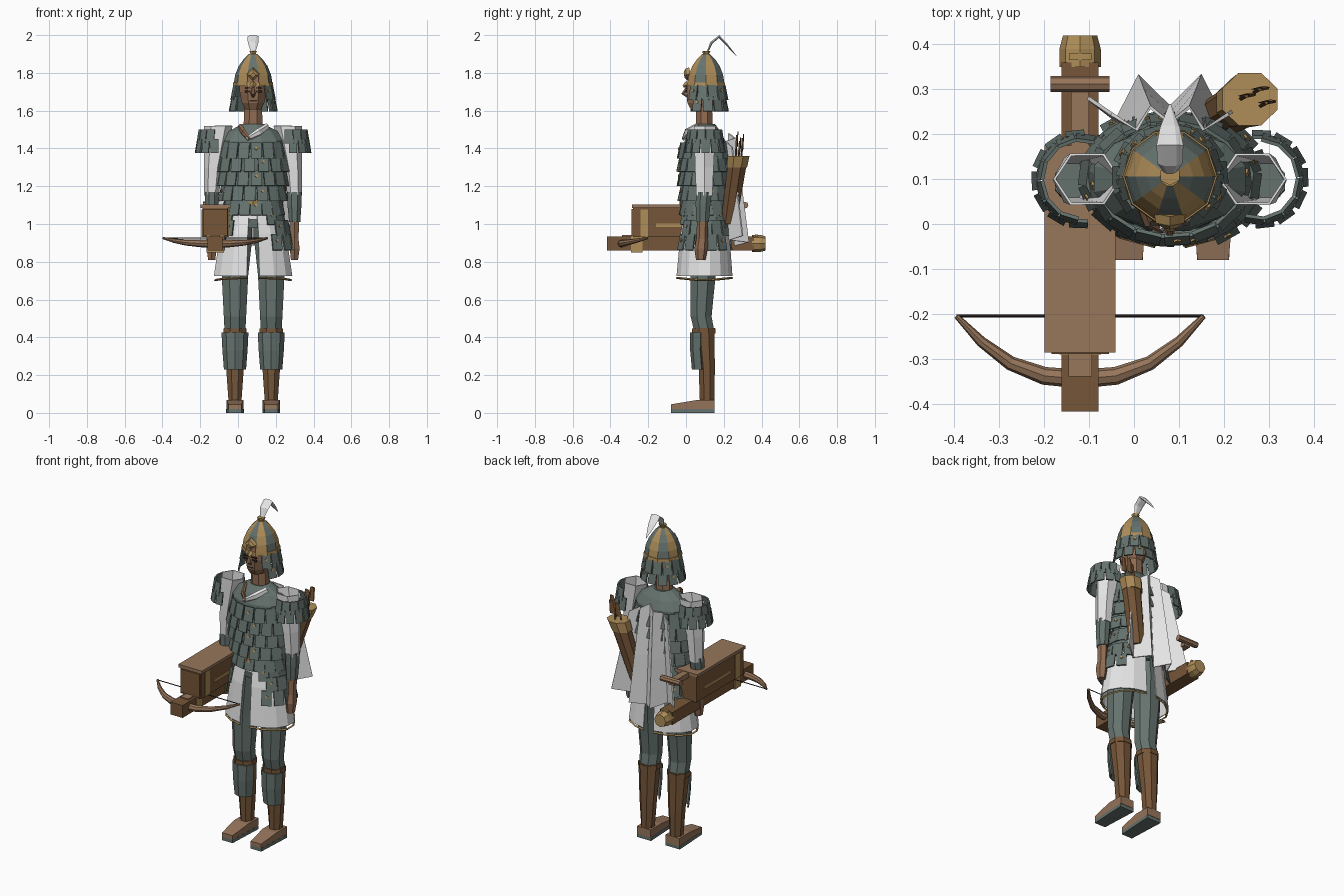
import bpy, bmesh, math
from mathutils import Vector, Matrix

if "Cube" in bpy.data.objects:
    bpy.data.objects.remove(bpy.data.objects["Cube"])


def material(name, r, g, b):
    m = bpy.data.materials.new(name)
    m.use_nodes = True
    m.diffuse_color = (r, g, b, 1)
    m.node_tree.nodes["Principled BSDF"].inputs["Base Color"].default_value = (r, g, b, 1)
    return m


GREEN = material("armour_green", .13, .17, .155)
WHITE = material("cloth_white", .78, .78, .78)
SKIN = material("skin", .28, .15, .085)
WOOD = material("light_wood", .31, .18, .105)
LEATHER = material("dark_leather", .18, .092, .04)
GOLD = material("gold", .43, .27, .10)
DARK = material("dark_feature", .03, .02, .015)
CX, CY = .08, .1          # centre of the figure
SIDES = (("left", 1), ("right", -1))


def finish(bm, name, *mats):
    bmesh.ops.recalc_face_normals(bm, faces=bm.faces)
    me = bpy.data.meshes.new(name)
    bm.to_mesh(me)
    bm.free()
    for m in mats:
        me.materials.append(m)
    ob = bpy.data.objects.new(name, me)
    bpy.context.collection.objects.link(ob)
    return ob


def thicken(ob, t):
    mod = ob.modifiers.new("thickness", "SOLIDIFY")
    mod.thickness = t
    mod.offset = 0


def skin_rings(bm, rings, closed, caps, alternate=False):
    for lo, hi in zip(rings, rings[1:]):
        n = len(lo)
        for j in range(n if closed else n - 1):
            k = (j + 1) % n
            f = bm.faces.new((lo[j], lo[k], hi[k], hi[j]))
            f.material_index = j % 2 if alternate else 0
    if caps:
        bm.faces.new(rings[0])
        bm.faces.new(rings[-1])


def loft(name, rings, *mats, n=8, rot=.5, arc=None, caps=True):
    """Stack of ellipses (x, y, z, rx, ry); arc in degrees leaves it open."""
    bm = bmesh.new()
    loops = []
    for x, y, z, rx, ry in rings:
        if arc:
            angs = [math.radians(arc[0] + (arc[1] - arc[0]) * i / n) for i in range(n + 1)]
        else:
            angs = [math.tau * (i + rot) / n for i in range(n)]
        loops.append([bm.verts.new((x + rx * math.cos(a), y + ry * math.sin(a), z)) for a in angs])
    skin_rings(bm, loops, not arc, caps and not arc, len(mats) > 1)
    return finish(bm, name, *mats)


def tube(name, pts, radii, mat, n=6, ref=(0, 0, 1), flat=1):
    """Tapered tube; flat scales it across the ref direction."""
    bm = bmesh.new()
    pts = [Vector(p) for p in pts]
    loops = []
    for i, p in enumerate(pts):
        t = (pts[min(i + 1, len(pts) - 1)] - pts[max(i - 1, 0)]).normalized()
        v = t.cross(Vector(ref)).normalized()
        u = v.cross(t)
        loops.append([bm.verts.new(p + radii[i] * (u * math.cos(a) + v * flat * math.sin(a)))
                      for a in (math.tau * k / n for k in range(n))])
    skin_rings(bm, loops, True, True)
    return finish(bm, name, mat)


def box(name, x, y, z, mat):
    bm = bmesh.new()
    size = [b - a for a, b in (x, y, z)]
    mid = [(a + b) / 2 for a, b in (x, y, z)]
    bmesh.ops.create_cube(bm, size=1, matrix=Matrix.Translation(mid) @ Matrix.Diagonal((*size, 1)))
    return finish(bm, name, mat)


def plates(name, cx, cy, rows, count, arc, w, h, tilt, studs=0):
    """Rows (z_top, rx, ry) of hanging armour plates around an ellipse."""
    bm = bmesh.new()
    for r, (z, rx, ry) in enumerate(rows):
        for i in range(count):
            a = math.radians(arc[0] + (arc[1] - arc[0]) * (i + .5 * (r % 2) + .25) / count)
            nrm = math.atan2(math.sin(a) / ry, math.cos(a) / rx)
            base = (Matrix.Translation((cx + rx * math.cos(a), cy + ry * math.sin(a), z))
                    @ Matrix.Rotation(nrm, 4, "Z") @ Matrix.Rotation(-tilt, 4, "Y")
                    @ Matrix.Translation((0, 0, -h / 2)))
            bmesh.ops.create_cube(bm, size=1, matrix=base @ Matrix.Diagonal((.008, w, h, 1)))
            if studs and i % studs == 0:
                stud = (base @ Matrix.Translation((.005, 0, .01)) @ Matrix.Rotation(math.pi / 4, 4, "X")
                        @ Matrix.Diagonal((.008, .013, .013, 1)))
                made = bmesh.ops.create_cube(bm, size=1, matrix=stud)
                for f in {f for v in made["verts"] for f in v.link_faces}:
                    f.material_index = 1
    return finish(bm, name, GREEN, GOLD)


def prism(name, cx, profile, width, mat):
    """Side profile (y, z) widened along x, with a narrower toe."""
    bm = bmesh.new()
    loops = [[bm.verts.new((cx + s * width * (.76 if y < -.05 else 1), y, z)) for y, z in profile]
             for s in (-.5, .5)]
    skin_rings(bm, loops, True, True)
    return finish(bm, name, mat)


# Legs, boots and feet
for side, s in SIDES:
    x = CX + s * .096
    prism(side + "_sole", x, [(-.08, 0), (-.08, .02), (.15, .02), (.15, 0)], .094, GREEN)
    prism(side + "_shoe", x, [(-.08, .02), (-.08, .045), (.05, .067), (.152, .067), (.152, .02)], .092, WOOD)
    loft(side + "_boot", [(x, .112, .06, .037, .042), (x, .11, .23, .05, .046), (x, .1, .38, .06, .056),
                          (x, .097, .45, .062, .06)], LEATHER)
    greave = loft(side + "_greave", [(x, .095, .23, .056, .06), (x, .088, .33, .064, .062),
                                     (x, .09, .425, .069, .066)], GREEN, n=4, arc=(190, 350))
    thicken(greave, .008)
    loft(side + "_knee_band", [(x, .094, .42, .066, .066), (x, .094, .447, .066, .066)], LEATHER)
    loft(side + "_leg", [(x, .095, .44, .06, .058), (x, .08, .51, .064, .06), (x, .085, .62, .07, .066),
                         (x, .09, .73, .076, .073), (x - s * .015, .1, .9, .08, .085),
                         (x - s * .03, .1, 1.0, .065, .085)], GREEN)

# Split skirt with gold hem
for side, s in SIDES:
    arc = (-81, 81) if s > 0 else (99, 261)
    skirt = loft(side + "_skirt", [(CX, CY, 1.08, .122, .103), (CX, CY, .95, .175, .128),
                                   (CX, .098, .725, .209, .147)], WHITE, n=7, arc=arc)
    thicken(skirt, .006)
    hem = [(CX + .205 * math.cos(a), .098 + .148 * math.sin(a), .7 + .015 * abs(math.sin(a)))
           for a in (math.radians(arc[0] + (arc[1] - arc[0]) * i / 7) for i in range(8))]
    tube(side + "_hem", hem, [.006] * 8, GOLD, n=4)
    mid = 0 if s > 0 else 180
    plates(side + "_tassets", CX, CY, [(1.08, .15, .125), (1.02, .18, .135), (.945, .2, .145)],
           5, (mid - 58, mid + 52), .056, .085, .2, 2)

# Torso and scale armour
loft("torso", [(CX, CY, z, rx, ry) for z, rx, ry in (
    (.98, .11, .09), (1.08, .12, .1), (1.25, .145, .115), (1.38, .165, .12), (1.44, .175, .112),
    (1.49, .135, .085), (1.53, .06, .055))], GREEN, n=12)
plates("scale_armour", CX, CY, [(1.43, .16, .125), (1.36, .18, .128), (1.285, .172, .126), (1.205, .162, .122),
                                (1.13, .145, .115)], 16, (0, 360), .057, .085, .22, 4)
loft("belt", [(CX, CY, 1.025, .133, .113), (CX, CY, 1.065, .128, .108)], WHITE, n=12)
loft("belt_buckle", [(CX, -.022, 1.1, .012, .012), (CX, -.022, 1.13, .035, .014)], GOLD, n=6)
tube("left_lapel", [(.155, .06, 1.515), (.11, .008, 1.485), (.045, -.015, 1.45)], [.02, .022, .01], WHITE, flat=.6)
tube("right_lapel", [(.01, .06, 1.515), (.03, .005, 1.485), (.06, -.015, 1.45)], [.018, .02, .01], SKIN, flat=.6)

# Arms
for side, s in SIDES:
    def at(off):
        return CX + s * off
    sleeve = loft(side + "_sleeve", [(at(.22), .097, 1.15, .036, .046), (at(.212), .097, 1.3, .045, .054),
                                     (at(.184), .1, 1.52, .073, .063)], WHITE, n=6, rot=0, caps=False)
    thicken(sleeve, .006)
    loft(side + "_bracer", [(at(.22), .088, 1.01, .032, .036), (at(.219), .09, 1.1, .04, .042),
                            (at(.219), .095, 1.17, .04, .046)], GREEN)
    loft(side + "_hand", [(at(.219), .078, .81, .022, .025), (at(.22), .08, .87, .03, .036),
                          (at(.219), .085, .92, .025, .03), (at(.22), .088, 1.02, .027, .03)], SKIN, n=6)
    mid = 0 if s > 0 else 180
    plates(side + "_shoulder_plates", at(.2), CY, [(1.5, .082, .085), (1.45, .092, .093)], 7,
           (mid - 105, mid + 95), .042, .075, .16)

# Neck, head and face
loft("neck", [(CX, .098, 1.48, .056, .048), (CX, .095, 1.64, .05, .046)], SKIN)
loft("head", [(CX, .075, 1.605, .045, .052), (CX, .08, 1.64, .064, .078), (CX, .088, 1.7, .077, .092),
              (CX, .095, 1.78, .078, .09)], SKIN)
tube("nose", [(CX, .005, 1.725), (CX, -.014, 1.69), (CX, .008, 1.675)], [.006, .013, .008], SKIN, ref=(1, 0, 0))
box("mouth", (CX - .02, CX + .02), (.006, .014), (1.648, 1.656), DARK)
for side, s in SIDES:
    xs = sorted((CX + s * .014, CX + s * .044))
    box(side + "_eye", xs, (-.002, .006), (1.697, 1.707), DARK)
    box(side + "_brow", xs, (-.003, .006), (1.717, 1.722), DARK)

# Helmet
loft("helmet", [(CX, .106, z, r, r) for z, r in ((1.74, .103), (1.79, .095), (1.835, .077), (1.87, .052),
                                                 (1.9, .022))], GOLD, GREEN, n=10, rot=0)
loft("helmet_rim", [(CX, .106, 1.73, .107, .107), (CX, .106, 1.75, .105, .105)], GOLD, n=10, rot=0)
loft("helmet_finial", [(CX, .106, 1.88, .035, .035), (CX, .106, 1.9, .016, .016), (CX, .108, 1.917, .024, .022)],
     GOLD, n=6)
tube("helmet_gem", [(CX, .024, 1.795), (CX, .002, 1.79), (CX, -.01, 1.788)], [.035, .032, .014], GOLD, n=4)
tube("helmet_peak", [(CX, .01, 1.74), (CX, -.015, 1.728)], [.02, .007], GOLD, n=4)
plates("neck_guard", CX, .106, [(1.735, .098, .096), (1.675, .109, .1)], 9, (-47, 218), .05, .08, .2, 3)
tube("plume", [(CX, .113, 1.91), (CX, .135, 1.96), (CX, .175, 1.992), (CX, .215, 1.95), (CX, .267, 1.89)],
     [.012, .028, .03, .022, .002], WHITE, ref=(1, 0, 0), flat=.3)

# Pleated cape
bm = bmesh.new()
pleats = ((-.21, .3), (-.12, .23), (-.07, .33), (0, .26), (.07, .33), (.12, .23), (.21, .3))
loops = []
for t in (0, .5, 1):
    row = []
    for x, y in pleats:
        z_top = 1.48 - .35 * abs(x)
        z_low = .885 + .25 * abs(x)
        row.append(bm.verts.new((CX + x * (.62 + .38 * t), .19 + (y - .19) * (.5 + .5 * t),
                                 z_top + (z_low - z_top) * t)))
    loops.append(row)
skin_rings(bm, loops, False, False)
thicken(finish(bm, "cape", WHITE), .008)

# Quiver with arrows
loft("quiver", [(.165, .225, 1.0, .045, .045), (.245, .27, 1.31, .056, .054)], LEATHER)
loft("quiver_rim", [(.24, .27, 1.3, .061, .058), (.258, .278, 1.36, .066, .063)], GOLD)
for i, (x, y) in enumerate(((.25, .285), (.28, .3), (.295, .27))):
    top = 1.44 + .015 * i
    tube(f"arrow_{i}", [(x - .02, y - .01, 1.3), (x, y, top)], [.005, .005], LEATHER, n=4, ref=(1, 0, 0))
    tube(f"fletching_{i}", [(x, y, top - .06), (x + .01, y + .005, top + .02)], [.02, .012], LEATHER, n=4,
         ref=(1, 0, 0), flat=.2)

# Repeating crossbow
BX = -.12
box("stock", (BX - .041, BX + .041), (-.417, .36), (.86, .935), LEATHER)
tube("stock_butt", [(BX, .35, .897), (BX, .39, .897), (BX, .42, .897)], [.046, .046, .038], GOLD, n=8)
box("magazine", (BX - .068, BX + .068), (-.28, .17), (.93, 1.088), LEATHER)
box("magazine_lid", (BX - .079, BX + .079), (-.286, .175), (1.085, 1.103), WOOD)
box("front_rest", (BX - .026, BX + .026), (-.34, -.28), (.93, .942), WOOD)
box("front_collar", (BX - .064, BX + .064), (-.289, -.279), (.94, 1.08), LEATHER)
box("side_strap", (BX - .072, BX + .072), (-.242, -.2), (.93, 1.078), GOLD)
box("lower_strap", (BX - .046, BX + .046), (-.29, -.23), (.85, .938), GOLD)
box("side_rail", (BX - .073, BX + .073), (-.16, .1), (.983, 1.002), GOLD)
box("rear_inlay", (BX - .025, BX + .025), (.365, .38), (.93, .945), GOLD)
box("lever", (BX - .02, BX + .02), (.15, .31), (1.07, 1.1), WOOD)
tube("lever_grip", [(BX - .066, .312, 1.1), (BX + .066, .312, 1.1)], [.018, .018], WOOD, n=8)
half = ((.275, -.205, .925), (.22, -.262, .912), (.155, -.31, .902), (.08, -.338, .897))
limbs = [(BX - x, y, z) for x, y, z in half] + [(BX, -.345, .896)] + [(BX + x, y, z) for x, y, z in half[::-1]]
tube("bow", limbs, [.006, .012, .016, .02, .021, .02, .016, .012, .006], WOOD, n=8)
tube("bowstring", [limbs[0], limbs[-1]], [.003, .003], DARK, n=4)
